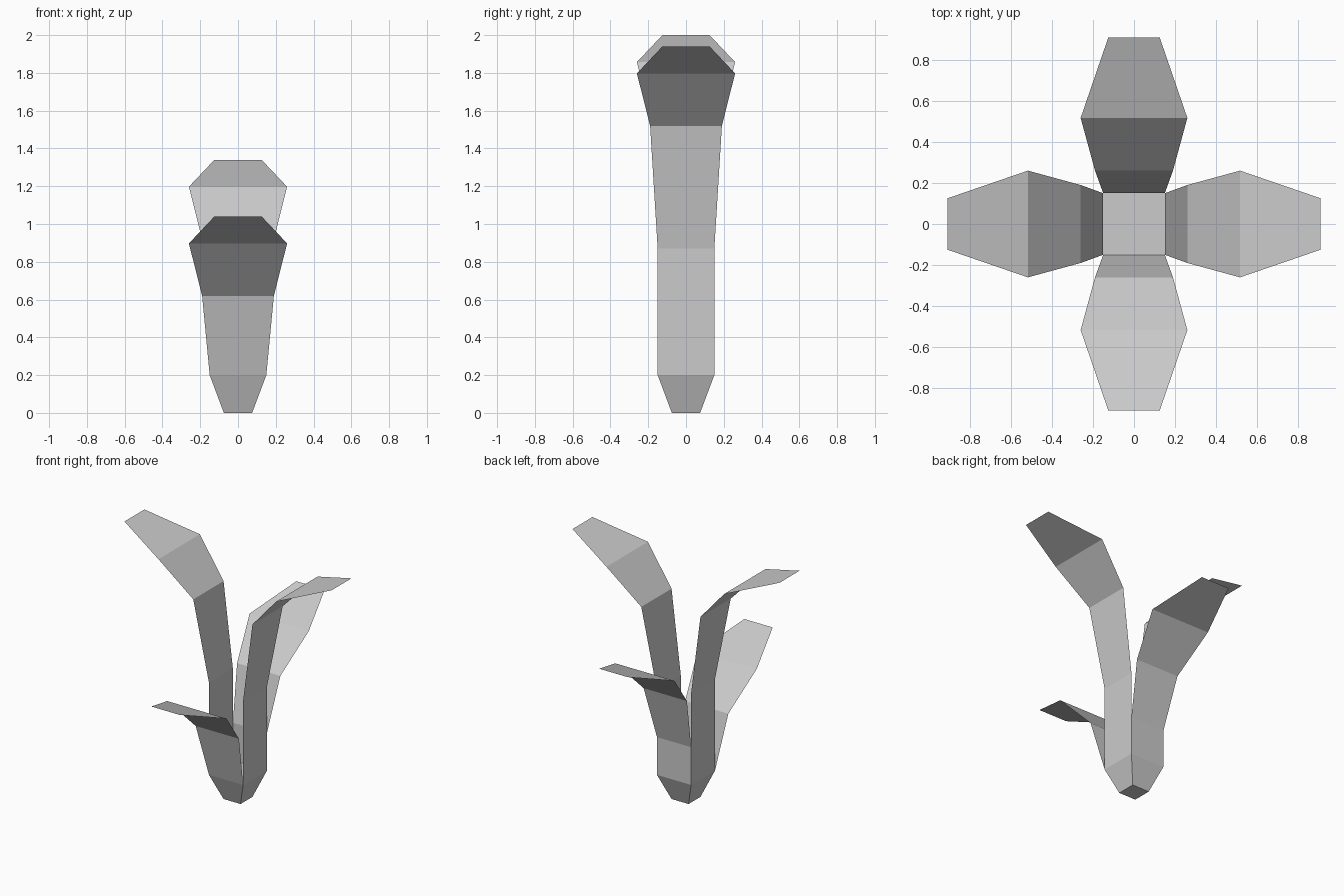
import bpy
import bmesh
from mathutils import Matrix
from math import radians

if "Cube" in bpy.data.objects:
    bpy.data.objects.remove(bpy.data.objects["Cube"])


def finish(name, bm):
    mesh = bpy.data.meshes.new(name)
    bm.to_mesh(mesh)
    bm.free()
    obj = bpy.data.objects.new(name, mesh)
    bpy.context.collection.objects.link(obj)
    return obj


def base():
    # Closed tapered stem block
    bm = bmesh.new()
    bmesh.ops.create_cube(bm, size=1)
    for v in bm.verts:
        half = 0.15 if v.co.z > 0 else 0.075
        v.co.x = half if v.co.x > 0 else -half
        v.co.y = half if v.co.y > 0 else -half
        v.co.z = 0.2 if v.co.z > 0 else 0.0
    finish("stem_base", bm)


def leaf(name, angle, tip, bend, rise):
    # Thin strip leaning outward along -y: (distance out, half width, height)
    profile = [(0.15, 0.15, 0.2)]
    if bend > 0.2:
        profile.append((0.15, 0.15, bend))
    profile += [(0.26, 0.19, bend + rise),
                (0.517, 0.26, tip - 0.143),
                (0.91, 0.125, tip)]
    bm = bmesh.new()
    rows = [[bm.verts.new((s * w, -d, z)) for s in (-1, 1)] for d, w, z in profile]
    for a, b in zip(rows, rows[1:]):
        bm.faces.new((a[0], a[1], b[1], b[0]))
    bm.transform(Matrix.Rotation(radians(angle), 4, 'Z'))
    finish(name, bm)


base()
leaf("front_leaf", 0, 1.04, 0.2, 0.42)
leaf("right_leaf", 90, 1.94, 0.87, 0.65)
leaf("back_leaf", 180, 1.34, 0.5, 0.42)
leaf("left_leaf", 270, 2.0, 0.93, 0.65)
